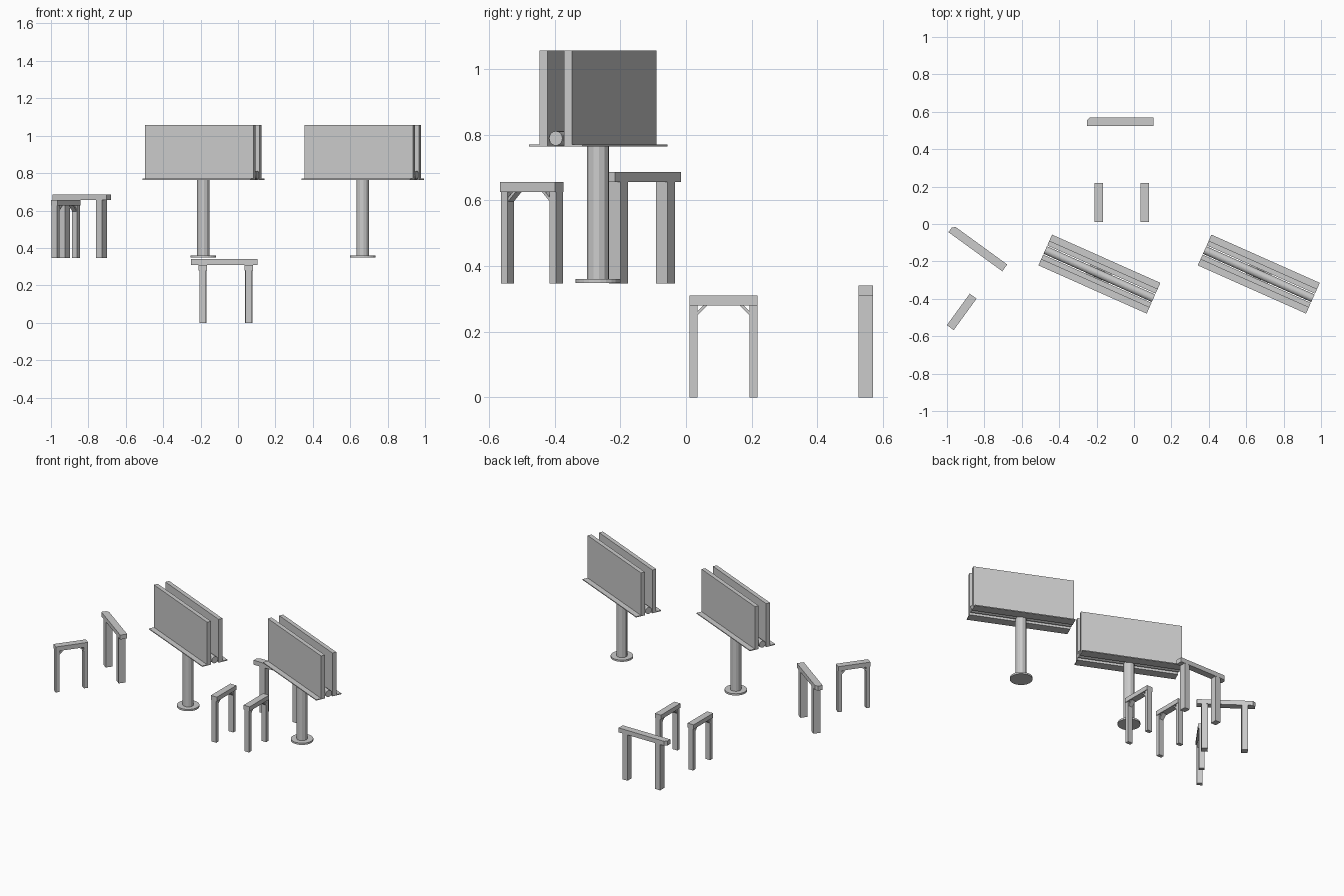
import bpy, bmesh
from math import radians
from mathutils import Matrix, Vector

if "Cube" in bpy.data.objects:
    bpy.data.objects.remove(bpy.data.objects["Cube"])


def place(bm, name, loc, deg):
    bmesh.ops.recalc_face_normals(bm, faces=bm.faces)
    me = bpy.data.meshes.new(name)
    bm.to_mesh(me)
    bm.free()
    ob = bpy.data.objects.new(name, me)
    bpy.context.collection.objects.link(ob)
    ob.location = loc
    ob.rotation_euler.z = radians(deg)
    return ob


def box(bm, x0, x1, y0, y1, z0, z1):
    m = Matrix.Translation(((x0 + x1) / 2, (y0 + y1) / 2, (z0 + z1) / 2))
    bmesh.ops.create_cube(bm, size=1, matrix=m @ Matrix.Diagonal((x1 - x0, y1 - y0, z1 - z0, 1)))


def cylinder(bm, r, h, sides, matrix):
    bmesh.ops.create_cone(bm, cap_ends=True, segments=sides, radius1=r, radius2=r,
                          depth=h, matrix=matrix)


def prism(bm, points, direction):
    face = bm.faces.new([bm.verts.new(p) for p in points])
    out = bmesh.ops.extrude_face_region(bm, geom=[face])["geom"]
    bmesh.ops.translate(bm, vec=Vector(direction),
                        verts=[v for v in out if isinstance(v, bmesh.types.BMVert)])
    bm.faces.ensure_lookup_table()


def billboard(loc, deg):
    h = 0.317
    # round foot and column
    bm = bmesh.new()
    cylinder(bm, 0.069, 0.012, 24, Matrix.Translation((0, 0, 0.006)))
    place(bm, "foot_disc", loc, deg)
    bm = bmesh.new()
    cylinder(bm, 0.034, 0.41, 12, Matrix.Translation((0, 0, 0.217)))
    place(bm, "column", loc, deg)
    # horizontal tube between the panels
    bm = bmesh.new()
    cylinder(bm, 0.022, 2 * h, 24,
             Matrix.Translation((0, 0, 0.441)) @ Matrix.Rotation(radians(90), 4, 'Y'))
    place(bm, "support_tube", loc, deg)
    # panels and walkways on both sides
    for s in (-1, 1):
        bm = bmesh.new()
        box(bm, -h, h, *sorted((s * 0.027, s * 0.0545)), 0.422, 0.709)
        place(bm, "display_panel", loc, deg)
        bm = bmesh.new()
        box(bm, -h, h, *sorted((s * 0.027, s * 0.09)), 0.416, 0.422)
        place(bm, "walkway", loc, deg)


def large_frame(loc, deg):
    # two flat posts under a beam with one clipped corner
    for x in (-0.114, 0.13):
        bm = bmesh.new()
        box(bm, x - 0.019, x + 0.019, -0.022, 0.022, 0, 0.31)
        place(bm, "frame_post", loc, deg)
    bm = bmesh.new()
    a, b, c = 0.178, 0.0225, 0.015
    prism(bm, [(-a, -b, 0.31), (a, -b, 0.31), (a, b, 0.31), (-a + c, b, 0.31), (-a, b - c, 0.31)],
          (0, 0, 0.03))
    place(bm, "frame_beam", loc, deg)


def small_frame(loc, deg):
    # beam
    bm = bmesh.new()
    box(bm, -0.0225, 0.0225, -0.104, 0.104, 0.28, 0.31)
    place(bm, "small_beam", loc, deg)
    for s in (-1, 1):
        # post
        bm = bmesh.new()
        box(bm, -0.0175, 0.0175, *sorted((s * 0.104, s * 0.079)), 0, 0.28)
        place(bm, "small_post", loc, deg)
        # diagonal corner brace
        bm = bmesh.new()
        prof = ((0.079, 0.25), (0.079, 0.262), (0.061, 0.28), (0.049, 0.28))
        prism(bm, [(-0.015, s * y, z) for y, z in prof], (0.03, 0, 0))
        place(bm, "corner_brace", loc, deg)


for x in (-0.185, 0.667):
    billboard((x, -0.268, 0.348), -24)

large_frame((-0.0725, 0.5475, 0), 0)
large_frame((-0.835, -0.13, 0.346), -36)

for x in (-0.1875, 0.0575):
    small_frame((x, 0.114, 0), 0)
small_frame((-0.921, -0.47, 0.346), -36)
